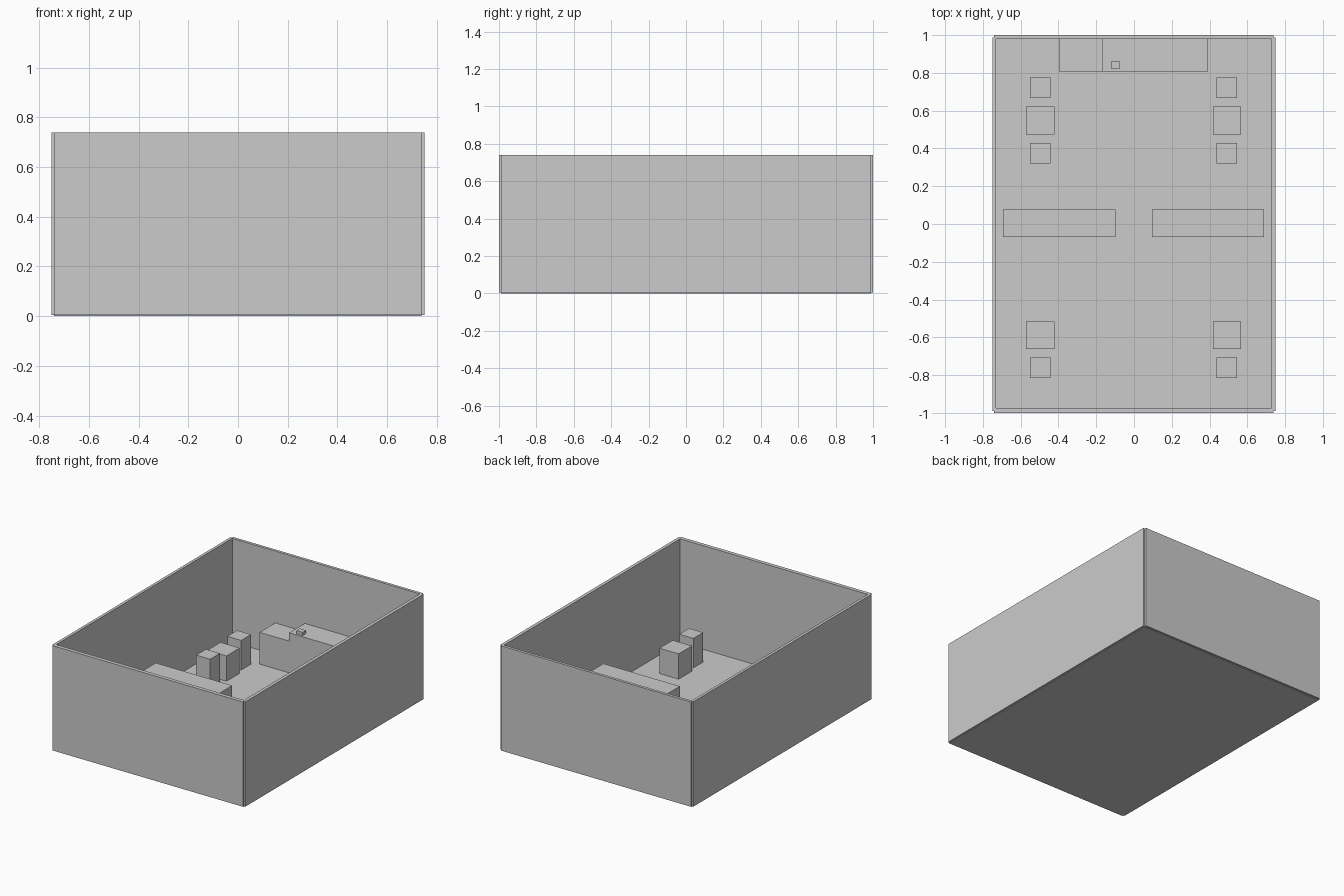
import bpy

if "Cube" in bpy.data.objects:
    bpy.data.objects.remove(bpy.data.objects["Cube"])


def box(name, x0, x1, y0, y1, z0, z1):
    """Axis-aligned box given by its limits."""
    xs, ys, zs = (x0, x1), (y0, y1), (z0, z1)
    verts = [(x, y, z) for z in zs for y in ys for x in xs]
    faces = [(0, 2, 3, 1), (4, 5, 7, 6), (0, 1, 5, 4),
             (2, 6, 7, 3), (0, 4, 6, 2), (1, 3, 7, 5)]
    mesh = bpy.data.meshes.new(name)
    mesh.from_pydata(verts, [], faces)
    obj = bpy.data.objects.new(name, mesh)
    bpy.context.collection.objects.link(obj)
    return obj


def block(name, cx, cy, sx, sy, top):
    """Furniture block standing on the floor."""
    return box(name, cx - sx / 2, cx + sx / 2, cy - sy / 2, cy + sy / 2, FLOOR, top)


FLOOR = 0.012
WALL_TOP = 0.74

# Floor slab
box("floor", -0.74, 0.738, -0.99, 0.988, 0, FLOOR)

# Walls, each stopping short of the corners so small notches remain
box("front_wall", -0.74, 0.738, -1.0, -0.973, 0.004, WALL_TOP)
box("back_wall", -0.74, 0.738, 0.98, 1.0, 0.004, WALL_TOP)
box("left_wall", -0.75, -0.73, -0.99, 0.988, 0.004, WALL_TOP)
box("right_wall", 0.727, 0.75, -0.99, 0.988, 0.004, WALL_TOP)

# Dividers, tables and chairs on both sides of the aisle
for side, s in (("left", -1), ("right", 1)):
    block(f"{side}_divider", s * 0.394 - 0.002, 0.005, 0.594, 0.145, 0.22)
    cx = s * 0.494 - 0.002
    for i, y in enumerate((0.548, -0.588)):
        block(f"{side}_table_{i + 1}", cx, y, 0.149, 0.146, 0.19)
    for i, y in enumerate((0.721, 0.3755, -0.761)):
        block(f"{side}_chair_{i + 1}", cx, y, 0.108, 0.109, 0.22)

# Stepped counter against the back wall, with a small item on top
box("low_counter", -0.397, -0.168, 0.807, 0.98, FLOOR, 0.235)
box("high_counter", -0.168, 0.391, 0.807, 0.98, FLOOR, 0.293)
box("counter_item", -0.122, -0.074, 0.823, 0.861, 0.293, 0.315)
